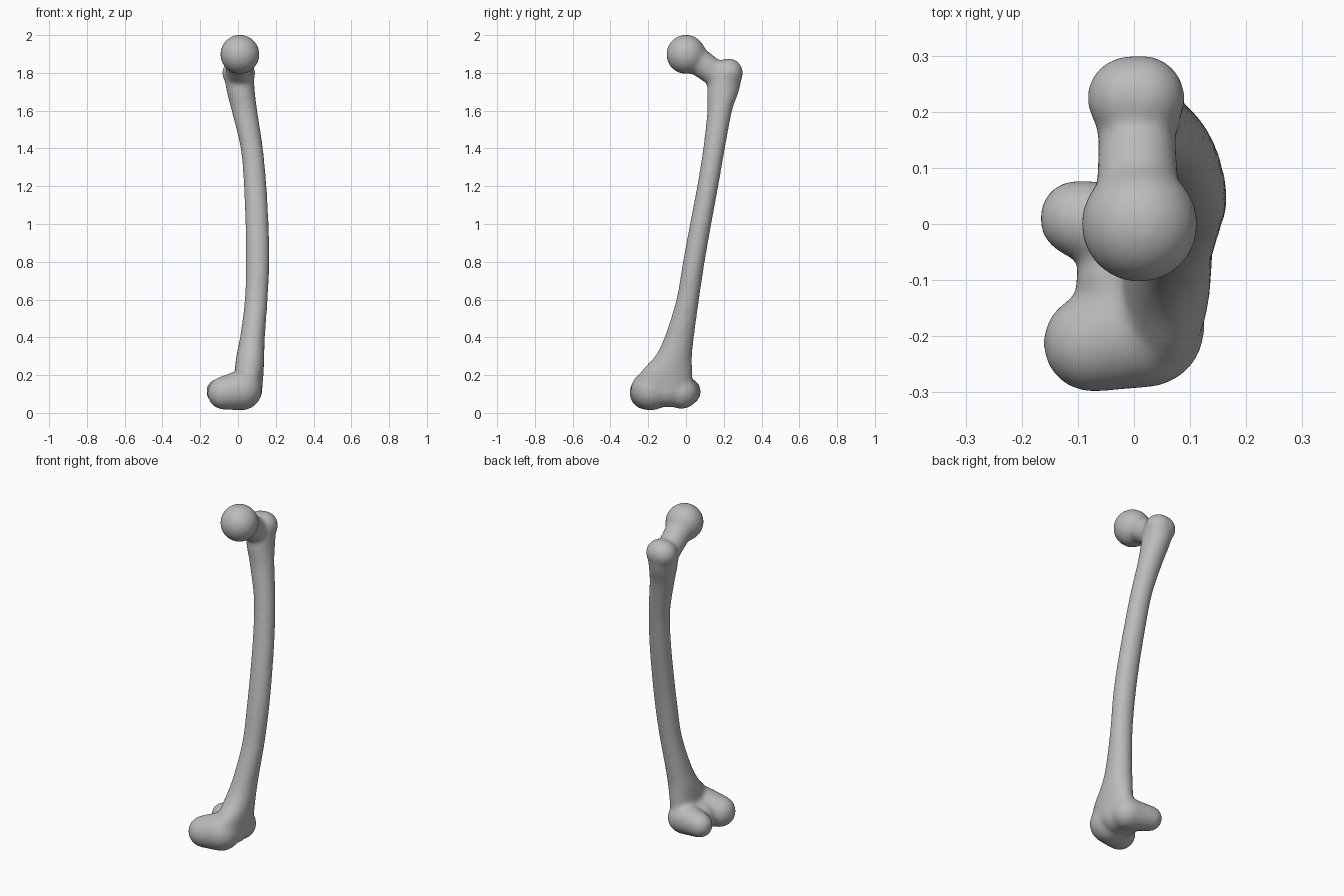
import bpy
import bmesh
import math
from mathutils import Vector

cube = bpy.data.objects.get("Cube")
if cube:
    bpy.data.objects.remove(cube, do_unlink=True)

grey = bpy.data.materials.new("bone grey")
grey.use_nodes = True
colour = (0.5, 0.5, 0.5, 1)
grey.diffuse_color = colour
grey.node_tree.nodes["Principled BSDF"].inputs["Base Color"].default_value = colour

bm = bmesh.new()


def sphere_directions():
    """Unit vectors spread evenly over a sphere."""
    ball = bmesh.new()
    bmesh.ops.create_icosphere(ball, subdivisions=4, radius=1)
    out = [v.co.normalized() for v in ball.verts]
    ball.free()
    return out


directions = sphere_directions()


def blob(*balls):
    """Convex hull around balls given as (x, y, z, radius): a ball or tapered capsule."""
    points = [bm.verts.new(Vector((x, y, z)) + r * d)
              for x, y, z, r in balls for d in directions]
    bmesh.ops.convex_hull(bm, input=points)
    inner = [v for v in points if v.is_valid and not v.link_faces]
    bmesh.ops.delete(bm, geom=inner, context="VERTS")


def loft(stations, sides=32, steps=6):
    """Smooth tube through elliptical stations (z, x min, x max, y min, y max)."""
    rings = []
    last = len(stations) - 1
    for i in range(last):
        a, b, c, d = (Vector(stations[min(max(i + k, 0), last)]) for k in (-1, 0, 1, 2))
        for s in range(steps + (i == last - 1)):
            t = s / steps
            z, x0, x1, y0, y1 = b + 0.5 * t * (
                c - a + t * (2 * a - 5 * b + 4 * c - d + t * (3 * (b - c) + d - a)))
            rings.append([bm.verts.new(((x0 + x1) / 2 + (x1 - x0) / 2 * math.cos(w),
                                        (y0 + y1) / 2 + (y1 - y0) / 2 * math.sin(w), z))
                          for w in (math.tau * k / sides for k in range(sides))])
    for low, high in zip(rings, rings[1:]):
        for k in range(sides):
            n = (k + 1) % sides
            bm.faces.new((low[k], low[n], high[n], high[k]))
    bm.faces.new(rings[0][::-1])
    bm.faces.new(rings[-1])


# Bowed shaft, flaring at both ends
loft([
    (0.10, -0.03, 0.125, -0.26, 0.03),
    (0.20, -0.02, 0.135, -0.25, 0.035),
    (0.30, -0.01, 0.14, -0.165, 0.033),
    (0.40, 0.01, 0.143, -0.115, 0.043),
    (0.60, 0.035, 0.158, -0.052, 0.07),
    (0.80, 0.04, 0.167, -0.017, 0.10),
    (1.00, 0.038, 0.163, 0.02, 0.135),
    (1.20, 0.03, 0.152, 0.058, 0.172),
    (1.40, 0.013, 0.133, 0.09, 0.207),
    (1.60, -0.035, 0.103, 0.112, 0.245),
    (1.70, -0.06, 0.09, 0.11, 0.28),
    (1.79, -0.075, 0.085, 0.12, 0.30),
])

# Ball head and neck
blob((0.01, 0.0, 1.898, 0.105))
blob((0.007, 0.04, 1.88, 0.075), (0.005, 0.19, 1.77, 0.068))

# Upper rear knob
blob((-0.01, 0.225, 1.80, 0.075), (0.015, 0.225, 1.80, 0.077))

# Front and rear knuckles at the lower end, with the bridge between them
blob((0.02, -0.185, 0.12, 0.107), (-0.075, -0.212, 0.105, 0.088))
blob((0.03, -0.025, 0.11, 0.09), (-0.10, 0.01, 0.113, 0.07))
blob((0.04, -0.10, 0.12, 0.09), (-0.03, -0.10, 0.11, 0.075))

bmesh.ops.recalc_face_normals(bm, faces=bm.faces)
mesh = bpy.data.meshes.new("thigh_bone")
bm.to_mesh(mesh)
bm.free()
mesh.materials.append(grey)
bone = bpy.data.objects.new("thigh_bone", mesh)
bpy.context.collection.objects.link(bone)

# Fuse the parts into one skin and soften the joins
fuse = bone.modifiers.new("fuse", "REMESH")
fuse.mode = "VOXEL"
fuse.voxel_size = 0.009
fuse.use_smooth_shade = True
soften = bone.modifiers.new("soften", "SMOOTH")
soften.factor = 0.5
soften.iterations = 30
